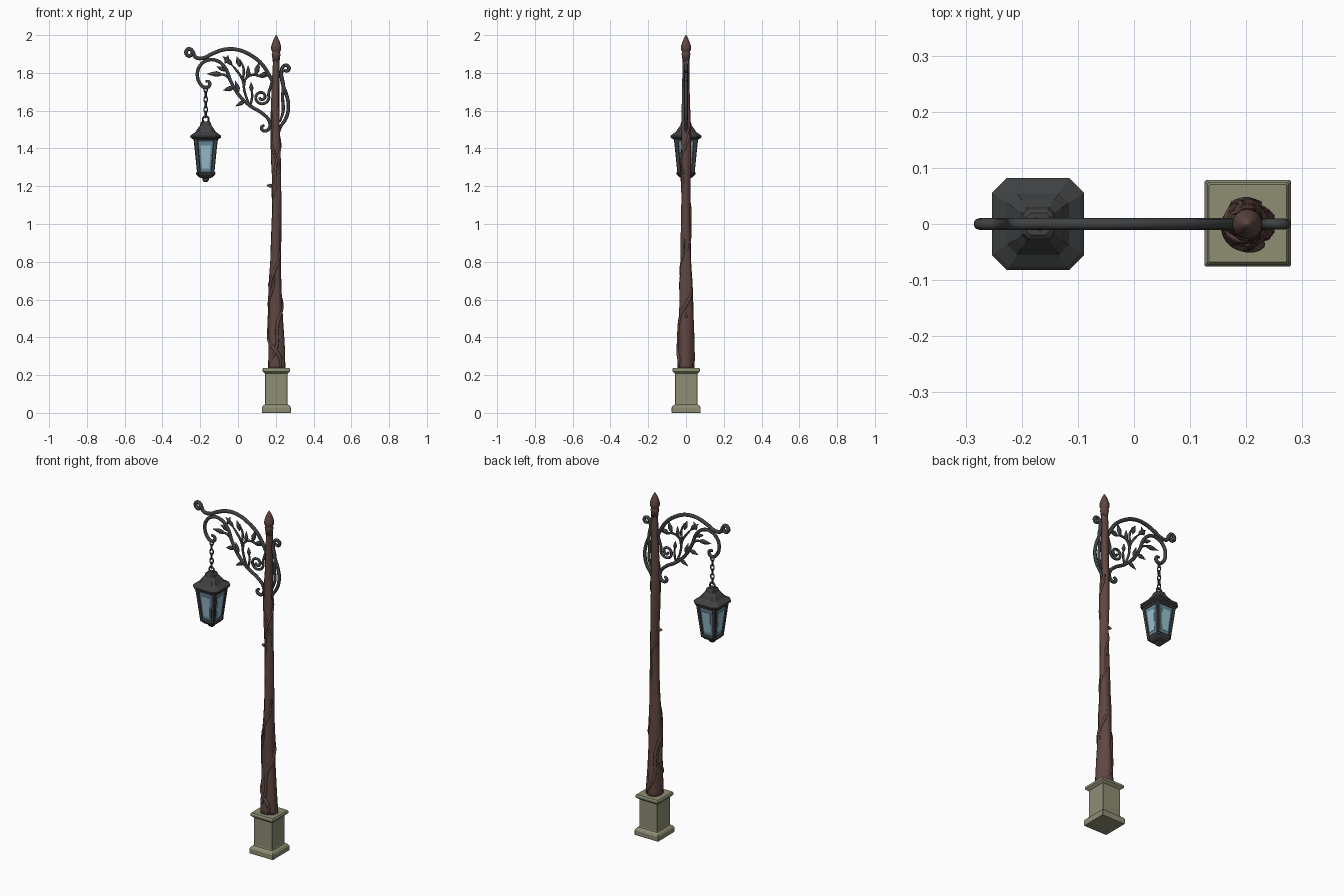
import bpy, bmesh, math
from mathutils import Vector

if "Cube" in bpy.data.objects:
    bpy.data.objects.remove(bpy.data.objects["Cube"])


def material(name, rgb):
    m = bpy.data.materials.new(name)
    m.diffuse_color = (*rgb, 1)
    m.use_nodes = True
    m.node_tree.nodes["Principled BSDF"].inputs["Base Color"].default_value = m.diffuse_color
    return m


WOOD = material("brown wood", (0.115, 0.062, 0.052))
IRON = material("dark iron", (0.05, 0.052, 0.054))
STONE = material("olive stone", (0.27, 0.27, 0.175))
GLASS = material("blue glass", (0.13, 0.25, 0.32))
GLOW = material("pale blue glass", (0.32, 0.53, 0.62))
PX, LX = 0.203, -0.171          # pole axis and lantern axis


def add_mesh(name, bm, mat, smooth=False):
    bmesh.ops.recalc_face_normals(bm, faces=bm.faces)
    me = bpy.data.meshes.new(name)
    bm.to_mesh(me)
    bm.free()
    me.materials.append(mat)
    for p in me.polygons:
        p.use_smooth = smooth
    ob = bpy.data.objects.new(name, me)
    bpy.context.collection.objects.link(ob)
    return ob


def loft(name, rings, mat, smooth=False):
    """Skin a list of equal-sized point rings and cap both ends."""
    bm = bmesh.new()
    vs = [[bm.verts.new(p) for p in r] for r in rings]
    n = len(vs[0])
    for a, b in zip(vs, vs[1:]):
        for i in range(n):
            j = (i + 1) % n
            bm.faces.new((a[i], a[j], b[j], b[i]))
    bm.faces.new(vs[0])
    bm.faces.new(vs[-1])
    return add_mesh(name, bm, mat, smooth)


def octo(cx, cy, h, z, ch):
    """Square ring of half-width h with corners cut by fraction ch."""
    k = h * (1 - ch)
    pts = [(h, -k), (h, k), (k, h), (-k, h), (-h, k), (-h, -k), (-k, -h), (k, -h)]
    return [(cx + x, cy + y, z) for x, y in pts]


def tube(name, pts, r, mat, ends=(1, 1), res=2):
    """Round bar through points, with a radius factor at each end."""
    cu = bpy.data.curves.new(name, 'CURVE')
    cu.dimensions = '3D'
    cu.bevel_depth = r
    cu.bevel_resolution = res
    cu.resolution_u = 6
    cu.use_fill_caps = True
    sp = cu.splines.new('BEZIER')
    sp.bezier_points.add(len(pts) - 1)
    n = len(pts) - 1
    for i, (b, p) in enumerate(zip(sp.bezier_points, pts)):
        b.co = p if len(p) == 3 else (p[0], 0, p[1])
        b.handle_left_type = b.handle_right_type = 'AUTO'
        t = i / n
        b.radius = min(1, ends[0] + 4 * t, ends[1] + 4 * (1 - t))
    tmp = bpy.data.objects.new(name + "_path", cu)
    bpy.context.collection.objects.link(tmp)
    dg = bpy.context.evaluated_depsgraph_get()
    me = bpy.data.meshes.new_from_object(tmp.evaluated_get(dg))
    bpy.data.objects.remove(tmp)
    me.materials.clear()
    me.materials.append(mat)
    for p in me.polygons:
        p.use_smooth = True
    ob = bpy.data.objects.new(name, me)
    bpy.context.collection.objects.link(ob)


def leaf(name, x, z, deg, length, width, mat=IRON):
    """Pointed flattened leaf in the xz plane."""
    a = math.radians(deg)
    d, s = Vector((math.cos(a), 0, math.sin(a))), Vector((-math.sin(a), 0, math.cos(a)))
    rings = []
    for t, w in ((0, .15), (.2, .7), (.42, 1), (.7, .62), (1, .04)):
        c = Vector((x, 0, z)) + d * (t * length) + s * (0.12 * length * t * t)
        rings.append([c + s * (w * width * math.cos(k * math.pi / 4))
                      + Vector((0, w * .009 * math.sin(k * math.pi / 4), 0)) for k in range(8)])
    loft(name, rings, mat, True)


# Stone pedestal
base = [(.075, 0), (.077, .004), (.077, .028), (.071, .038), (.061, .044), (.059, .05), (.059, .208),
        (.066, .213), (.073, .22), (.073, .231), (.069, .237)]
loft("pedestal", [octo(PX, .001, h, z, .03) for h, z in base], STONE)

# Gnarled wooden pole
RAD = [(.23, .046), (.35, .043), (.5, .037), (.68, .034), (.8, .028), (1.0, .0255), (1.2, .023),
       (1.32, .026), (1.5, .0245), (1.65, .021), (1.88, .0175)]


def radius(z):
    for (z0, r0), (z1, r1) in zip(RAD, RAD[1:]):
        if z <= z1:
            return r0 + (r1 - r0) * max(0, z - z0) / (z1 - z0)
    return RAD[-1][1]


def axis(z):
    return PX - .002 + .003 * math.sin(z * 7)


rings = []
for i in range(67):
    z = .23 + i * .025
    ring = []
    for k in range(20):
        a = k * math.tau / 20
        r = radius(z) * (1 + .07 * math.sin(3 * a + 7 * z) + .04 * math.sin(7 * a - 5 * z))
        ring.append((axis(z) + r * math.cos(a), r * math.sin(a), z))
    rings.append(ring)
loft("pole", rings, WOOD, True)


# Wooden vines wrapped around the pole
def vine(name, z0, z1, a0, a1, r):
    pts = []
    for i in range(13):
        t = i / 12
        z, a = z0 + (z1 - z0) * t, math.radians(a0 + (a1 - a0) * t + 25 * math.sin(t * 9))
        q = radius(z) - r * .25
        pts.append((axis(z) + q * math.cos(a), q * math.sin(a), z))
    tube(name, pts, r, WOOD, (.4, .3))


for i, v in enumerate([(.25, .70, 200, 420, .009), (.24, .56, 300, 120, .010), (.25, .74, 60, 250, .008),
                       (.40, .92, 130, 330, .007), (.85, 1.25, 0, 200, .006), (1.1, 1.52, 180, 400, .007),
                       (1.2, 1.62, 330, 170, .006)]):
    vine("pole_vine_%d" % i, *v)
for i, (x, z, deg) in enumerate([(.178, .655, 115), (.186, 1.20, 165), (.215, 1.30, 75), (.225, .50, 70)]):
    leaf("pole_knot_%d" % i, x, z, deg, .035, .011, WOOD)

# Pole finial
fin = [(.018, 1.86), (.022, 1.893), (.024, 1.9), (.019, 1.908), (.023, 1.916), (.027, 1.927), (.0265, 1.94),
       (.019, 1.965), (.009, 1.988), (.001, 2.0)]
loft("finial", [[(PX - .001 + r * math.cos(k * math.tau / 16), r * math.sin(k * math.tau / 16), z)
                 for k in range(16)] for r, z in fin], WOOD, True)

# Scrolled iron bracket
tube("bracket_top_arm", [(-.243, 1.905), (-.255, 1.89), (-.272, 1.898), (-.273, 1.918), (-.257, 1.927),
     (-.24, 1.912), (-.226, 1.884), (-.188, 1.878), (-.135, 1.902), (-.07, 1.924), (0, 1.922), (.07, 1.892),
     (.125, 1.848), (.165, 1.788), (.195, 1.73)], .0105, IRON, (.75, .9), 3)
tube("bracket_lower_scroll", [(-.172, 1.757), (-.153, 1.752), (-.152, 1.732), (-.172, 1.722), (-.2, 1.742),
     (-.215, 1.79), (-.203, 1.835), (-.165, 1.866), (-.115, 1.866), (-.07, 1.83), (-.038, 1.755), (.003, 1.685),
     (.065, 1.625), (.13, 1.585), (.165, 1.545), (.164, 1.505), (.138, 1.493), (.124, 1.51), (.138, 1.524)],
     .0095, IRON, (.7, .7), 3)
spiral = [(.19, 1.80), (.174, 1.73)]
for i in range(15):
    a, r = math.radians(25 - i * 40), .042 - i * .0024
    spiral.append((.124 + r * math.cos(a), 1.672 + r * math.sin(a)))
tube("bracket_spiral", spiral, .0075, IRON, (.8, .8))
tube("rear_scroll", [(.243, 1.815), (.26, 1.81), (.27, 1.826), (.257, 1.84), (.238, 1.832), (.23, 1.795),
     (.237, 1.74), (.258, 1.68), (.267, 1.62), (.254, 1.56), (.226, 1.515), (.207, 1.45)], .0095, IRON, (.7, .5))
tube("rear_scroll_inner", [(.232, 1.80), (.24, 1.74), (.236, 1.67), (.239, 1.6), (.222, 1.54)], .0085, IRON, (.5, .5))

# Leafy stems inside the bracket
STEMS = [[(.06, 1.63), (.035, 1.70), (.025, 1.76), (-.005, 1.81), (-.04, 1.85)],
         [(.03, 1.72), (.045, 1.775), (.085, 1.79), (.13, 1.78), (.165, 1.79)],
         [(.025, 1.76), (.03, 1.82), (.01, 1.87)],
         [(-.045, 1.77), (-.075, 1.79), (-.115, 1.79)],
         [(.065, 1.625), (.075, 1.68), (.07, 1.72)]]
for i, s in enumerate(STEMS):
    tube("stem_%d" % i, s, .0065, IRON, (.9, .5))
LEAVES = [(-.03, 1.84, 130, .07, .014), (.01, 1.83, 100, .06, .014), (.09, 1.79, 65, .07, .015),
          (.11, 1.785, 10, .06, .013), (.05, 1.77, 80, .07, .013), (-.08, 1.79, 170, .085, .015),
          (-.06, 1.81, 150, .06, .013), (-.02, 1.72, 185, .06, .014), (.0, 1.69, 95, .07, .014),
          (.04, 1.65, 200, .06, .012), (.07, 1.70, 85, .05, .012), (-.07, 1.85, 60, .05, .012)]
for i, l in enumerate(LEAVES):
    leaf("bracket_leaf_%d" % i, *l)


# Chain and lantern ring
def link(name, z, R, r, stretch, turn):
    bpy.ops.mesh.primitive_torus_add(major_radius=R, minor_radius=r, major_segments=14, minor_segments=6,
                                     location=(LX, 0, z), rotation=(math.pi / 2, 0, turn))
    ob = bpy.context.object
    ob.name = name
    ob.scale.y = stretch
    ob.data.materials.append(IRON)
    bpy.ops.object.shade_smooth()


for i in range(6):
    link("chain_link_%d" % i, 1.712 - i * .0265, .0095, .0034, 1.6, math.radians(20 + 90 * (i % 2)))
link("lantern_ring", 1.553, .016, .005, 1.1, 0)

# Lantern roof
roof = [(.02, 1.543), (.026, 1.538), (.029, 1.528), (.03, 1.522), (.043, 1.505), (.055, 1.487), (.076, 1.472),
        (.082, 1.466), (.081, 1.457), (.066, 1.448)]
loft("lantern_roof", [octo(LX, 0, h, z, .32) for h, z in roof], IRON)

# Glass body with a pale plate on each side
loft("lantern_glass", [octo(LX, 0, .041, 1.262, .3), octo(LX, 0, .060, 1.452, .3)], GLASS)
for i in range(4):
    c, s = math.cos(i * math.pi / 2), math.sin(i * math.pi / 2)
    plate = []
    for d in (0, .0025):
        q = [(-.019, -.0435 - d, 1.295), (.019, -.0435 - d, 1.295),
             (.027, -.0565 - d, 1.415), (-.027, -.0565 - d, 1.415)]
        plate.append([(LX + x * c - y * s, x * s + y * c, z) for x, y, z in q])
    loft("pale_pane_%d" % i, plate, GLOW)

# Corner posts, rims and bottom of the lantern
for i, (sx, sy) in enumerate([(1, 1), (1, -1), (-1, 1), (-1, -1)]):
    loft("lantern_post_%d" % i, [octo(LX + sx * .035, sy * .035, .0095, 1.258, .3),
                                 octo(LX + sx * .053, sy * .053, .0115, 1.455, .3)], IRON)
loft("lantern_top_rim", [octo(LX, 0, h, z, .3) for h, z in ((.063, 1.437), (.067, 1.455))], IRON)
tray = [(.005, 1.222), (.013, 1.226), (.017, 1.234), (.016, 1.241), (.035, 1.247), (.05, 1.262),
        (.052, 1.27), (.046, 1.276)]
loft("lantern_tray", [octo(LX, 0, h, z, .32) for h, z in tray], IRON)
